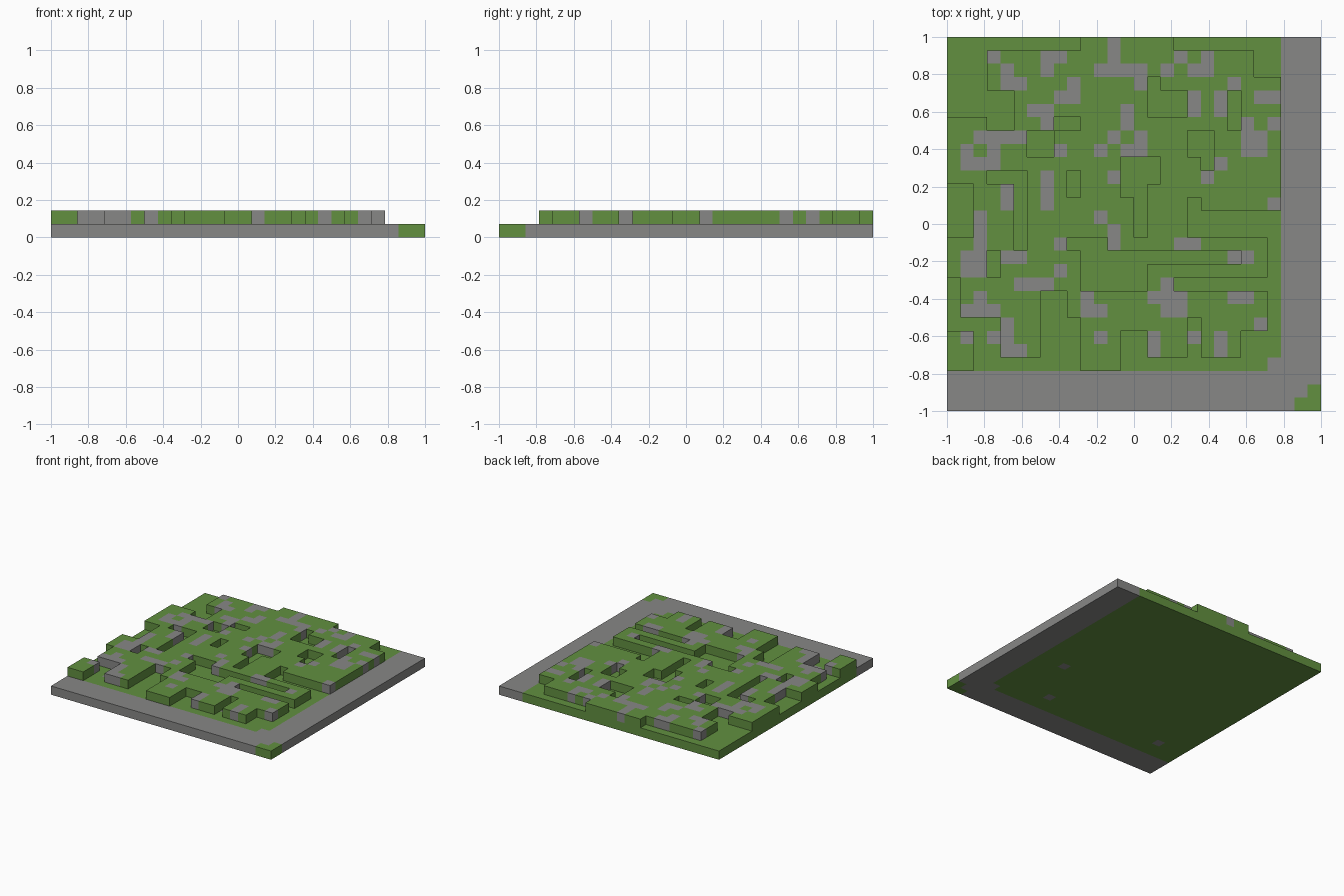
import bpy
import bmesh
from mathutils import Vector

cube = bpy.data.objects.get("Cube")
if cube:
    bpy.data.objects.remove(cube, do_unlink=True)

GRID = 28
CELL = 2 / GRID

# Terrain plan, back row first:
# '#' raised grass, 'o' raised stone, '.' low grass, ',' low stone
PLAN = [
    "..........##o####........",
    "...o###oo###o####o#o###..",
    "...#o##o###oooo#o#oo###..",
    "...#oo###o####o.#####o###",
    ".....###oo#####...o#o.#oo",
    ".....#oo#####o#...o#o.###",
    "###..##o..###o#######.o#o",
    "##oooo..####o#o###..##oo#",
    "#o#o##..o##o#oo###..##oo#",
    "#ooo#########...###.o####",
    "###...#o#.##o...###o#####",
    "..##o.#o#.###..##########",
    "..##o.#o######.###.#####o",
    "..o##.#####o##.###.......",
    "..o##.######o#.###.......",
    "##o##.##o...o####oo#####.",
    "#oo.oo####...........,o#.",
    "#oo.####o#.....#########.",
    ".####ooo##.....#o........",
    ".#o####..#o####ooo###oo#.",
    ".ooo###..#oo####oo######.",
    "....o##...########.####o.",
    "#o.,o##...#o#..o##,#o#...",
    "##..oo#...###..o##.#o#...",
    "##........###...........,",
]


def make_material(name, color):
    mat = bpy.data.materials.new(name)
    mat.use_nodes = True
    mat.diffuse_color = (*color, 1)
    mat.node_tree.nodes["Principled BSDF"].inputs["Base Color"].default_value = (*color, 1)
    return mat


GRASS, STONE = 0, 1
materials = [make_material("grass green", (0.122, 0.279, 0.051)),
             make_material("stone grey", (0.242, 0.242, 0.238))]

# Lower layer: grass under the terrain, stone border, grass tip at one corner
blocks = {}
for row in range(GRID):
    for col in range(GRID):
        inside = row < len(PLAN) and col < len(PLAN)
        tip = row + col >= 2 * GRID - 3
        blocks[col, row, 0] = GRASS if inside or tip else STONE

# Upper layer: raised terrain
for row, line in enumerate(PLAN):
    for col, tile in enumerate(line):
        if tile == ",":
            blocks[col, row, 0] = STONE
        elif tile in "#o":
            blocks[col, row, 1] = STONE if tile == "o" else GRASS


def build_layer(name, level):
    # Make one mesh from the exposed faces of the blocks on a level
    bm = bmesh.new()
    for (col, row, height), tint in blocks.items():
        if height != level:
            continue
        center = Vector((col + 0.5 - GRID / 2, GRID / 2 - row - 0.5, height + 0.5)) * CELL
        for axis in range(3):
            for sign in (-1, 1):
                normal = Vector((0, 0, 0))
                normal[axis] = sign
                neighbour = (col + int(normal.x), row - int(normal.y), height + int(normal.z))
                if neighbour in blocks:
                    continue
                u = Vector((0, 0, 0))
                u[(axis + 1) % 3] = 1
                v = normal.cross(u)
                corners = [normal + u + v, normal - u + v, normal - u - v, normal + u - v]
                face = bm.faces.new([bm.verts.new(center + c * CELL / 2) for c in corners])
                face.material_index = tint
    bmesh.ops.remove_doubles(bm, verts=bm.verts[:], dist=CELL / 100)
    mesh = bpy.data.meshes.new(name)
    bm.to_mesh(mesh)
    bm.free()
    for mat in materials:
        mesh.materials.append(mat)
    obj = bpy.data.objects.new(name, mesh)
    bpy.context.collection.objects.link(obj)


build_layer("base_slab", 0)
build_layer("raised_terrain", 1)
